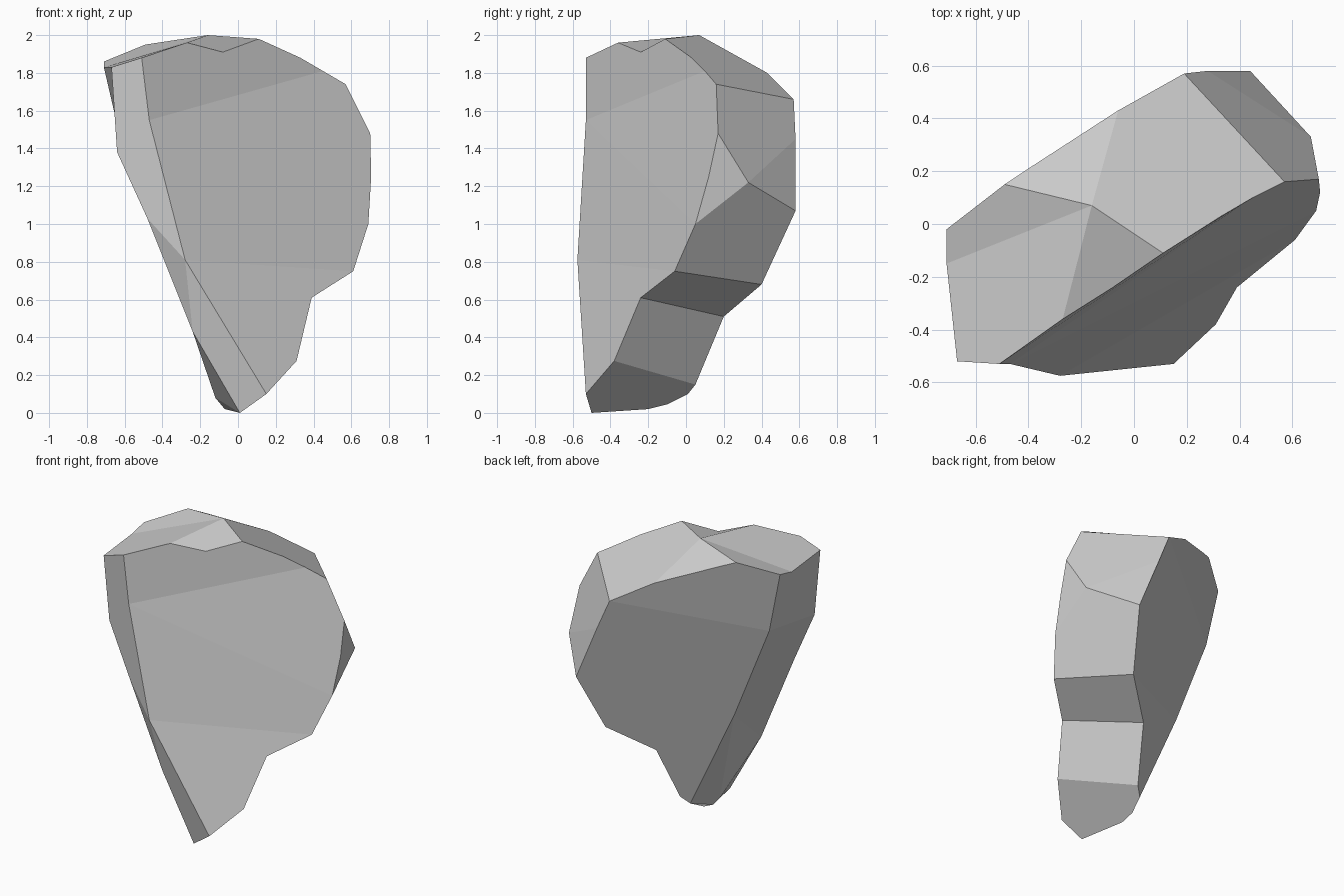
import bpy
import bmesh

bm = bmesh.new()


def points(*coords):
    return [bm.verts.new(c) for c in coords]


def face(*verts):
    bm.faces.new(verts)


# Rim of the broad front face, clockwise from the upper left
F = points((-.51, -.53, 1.88), (-.27, -.36, 1.96), (-.08, -.24, 1.91), (.11, -.11, 1.98),
           (.33, .03, 1.88), (.45, .10, 1.81), (.57, .16, 1.74), (.70, .17, 1.48),
           (.705, .12, 1.25), (.69, .05, 1.0), (.61, -.06, .75), (.39, -.24, .61),
           (.31, -.38, .275), (.15, -.53, .10), (-.28, -.575, .81), (-.47, -.53, 1.55))

# Rim of the back face, from the upper right over the top and down the left side
B = points((.19, .57, 1.66), (-.06, .43, 1.80), (-.40, .21, 1.92), (-.49, .15, 1.95),
           (-.71, -.02, 1.86), (-.62, -.03, 1.44), (-.36, -.016, .79), (-.04, .01, .10),
           (.01, .05, .15), (.09, .20, .51), (.34, .40, .68), (.44, .58, 1.07), (.28, .58, 1.45))

# Left ridge (top to bottom), foot edge, and the single peak and side points
L = points((-.71, -.15, 1.83), (-.67, -.52, 1.83), (-.64, -.50, 1.38),
           (-.48, -.51, 1.03), (-.24, -.485, .43))
G = points((.01, -.50, 0), (-.07, -.20, .02), (-.07, -.10, .045), (-.12, -.20, .08))
peak, side = points((-.16, .07, 2.0), (.67, .33, 1.22))

# Front
face(F[15], *F[0:6])
face(F[15], *F[5:10])
face(F[15], F[9], F[10], F[14])
face(F[14], *F[10:14])

# Back
face(*B[0:6])
face(B[5], B[6], *B[10:13], B[0])
face(*B[6:11])

# Top
face(peak, *F[1:4])
face(peak, *F[3:7], B[0], B[1])
face(peak, *B[1:4])
face(peak, B[3], B[4], L[0])
face(peak, L[0], L[1], F[0], F[1])

# Right side with the notch
face(F[6], F[7], side, B[12], B[0])
face(side, B[11], B[12])
face(*F[7:10], side)
face(F[9], F[10], B[10], B[11], side)
face(F[10], F[11], B[9], B[10])
face(F[11], F[12], B[8], B[9])

# Left side
face(F[0], F[15], F[14], L[3], L[2], L[1])
face(F[14], L[4], L[3])
face(F[14], F[13], G[0], L[4])
face(L[0], B[4], B[5], L[2], L[1])
face(L[2], B[5], B[6], L[3])
face(L[3], B[6], L[4])
face(L[4], B[6], G[3])

# Foot
face(F[12], F[13], *G[0:3], B[7], B[8])
face(L[4], G[3], G[0])
face(G[0], G[3], G[1])
face(B[6], B[7], G[2], G[1], G[3])

bmesh.ops.recalc_face_normals(bm, faces=bm.faces[:])
mesh = bpy.data.meshes.new("rock")
bm.to_mesh(mesh)
bm.free()
bpy.context.collection.objects.link(bpy.data.objects.new("rock", mesh))
